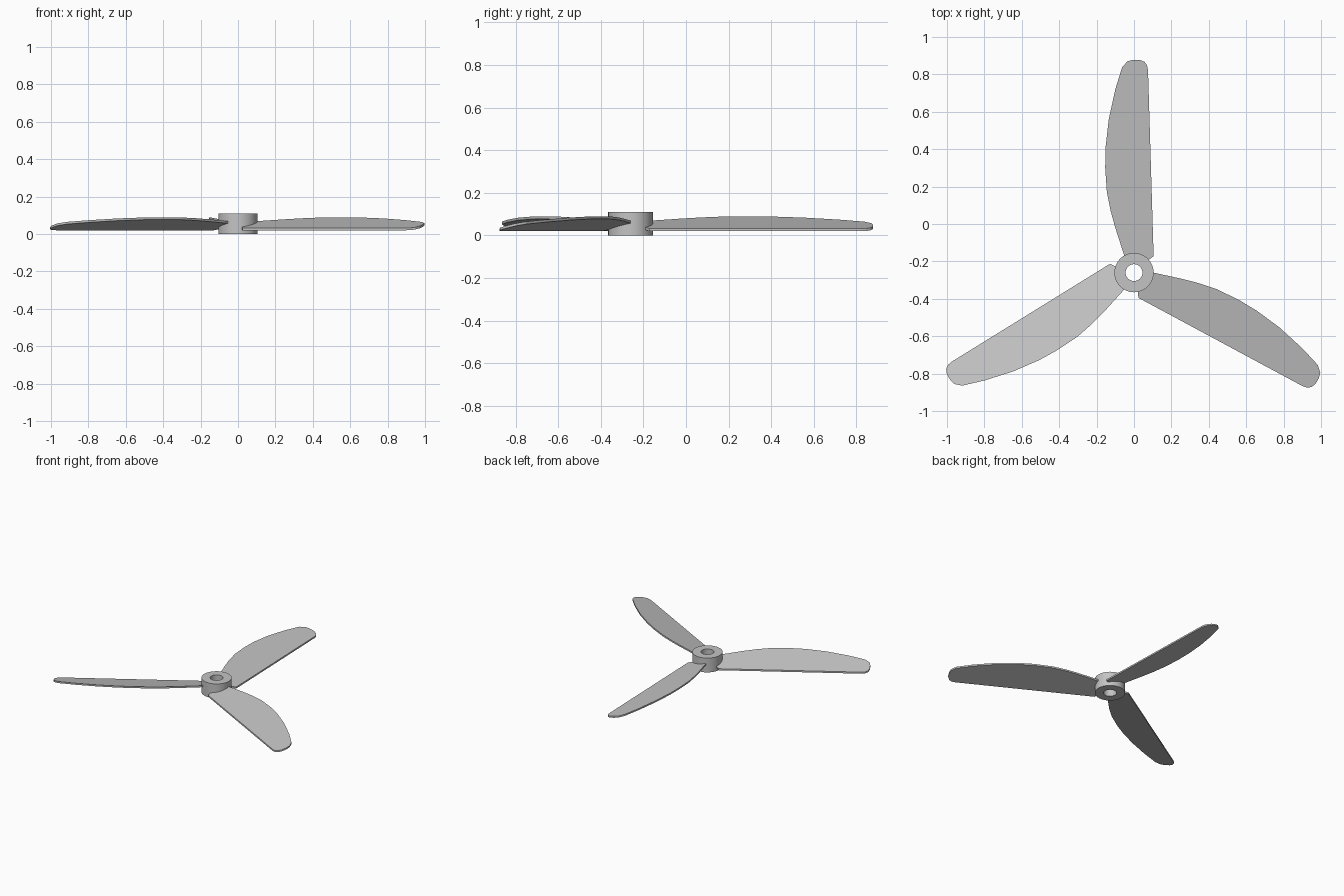
import bpy, bmesh
from math import pi, radians
from mathutils import Matrix, Vector

cube = bpy.data.objects.get("Cube")
if cube:
    bpy.data.objects.remove(cube, do_unlink=True)

HUB_Y = -0.26
HUB_HEIGHT = 0.11
HUB_RADIUS = 0.105
BORE_RADIUS = 0.045
BLADE_BASE = 0.02
BLADE_THICKNESS = 0.012
BLADE_PITCH = 0.235

grey = bpy.data.materials.new("plain grey")
grey.use_nodes = True
colour = (0.55, 0.55, 0.55, 1)
grey.diffuse_color = colour
grey.node_tree.nodes["Principled BSDF"].inputs["Base Color"].default_value = colour


def add_object(name, bm):
    bmesh.ops.recalc_face_normals(bm, faces=bm.faces)
    mesh = bpy.data.meshes.new(name)
    bm.to_mesh(mesh)
    bm.free()
    mesh.materials.append(grey)
    obj = bpy.data.objects.new(name, mesh)
    bpy.context.collection.objects.link(obj)
    obj.location.y = HUB_Y
    return obj


# Hub: rectangular section spun around the bore
bm = bmesh.new()
section = [bm.verts.new((r, 0, z)) for r, z in (
    (BORE_RADIUS, 0), (HUB_RADIUS, 0),
    (HUB_RADIUS, HUB_HEIGHT), (BORE_RADIUS, HUB_HEIGHT))]
edges = [bm.edges.new((section[i], section[(i + 1) % 4])) for i in range(4)]
bmesh.ops.spin(bm, geom=section + edges, cent=(0, 0, 0), axis=(0, 0, 1),
               angle=2 * pi, steps=64)
bmesh.ops.remove_doubles(bm, verts=bm.verts, dist=0.0001)
hub = add_object("hub", bm)
bpy.ops.object.select_all(action="DESELECT")
hub.select_set(True)
bpy.context.view_layer.objects.active = hub
bpy.ops.object.shade_smooth_by_angle(angle=radians(30))

# Blade outline: straight low edge, rounded tip, bowed high edge, root
outline = [(0.105, 0.088), (0.075, 1.08), (0.07, 1.108), (0.056, 1.127),
           (0.03, 1.138), (-0.005, 1.138), (-0.035, 1.13), (-0.064, 1.097),
           (-0.1, 0.98), (-0.135, 0.82), (-0.152, 0.67), (-0.154, 0.56),
           (-0.145, 0.43), (-0.125, 0.33), (-0.1, 0.24), (-0.052, 0.09),
           (-0.035, 0.07), (0.08, 0.07)]


def low_edge(y):
    return 0.1077 - 0.0302 * y


def add_blade(name, angle):
    bm = bmesh.new()
    verts = [bm.verts.new((x, y, BLADE_BASE + BLADE_PITCH * max(0, low_edge(y) - x)))
             for x, y in outline]
    face = bm.faces.new(verts)
    raised = bmesh.ops.extrude_face_region(bm, geom=[face], use_keep_orig=True)
    top = [v for v in raised["geom"] if isinstance(v, bmesh.types.BMVert)]
    bmesh.ops.translate(bm, verts=top, vec=Vector((0, 0, BLADE_THICKNESS)))
    bmesh.ops.rotate(bm, verts=bm.verts, cent=(0, 0, 0),
                     matrix=Matrix.Rotation(angle, 3, "Z"))
    add_object(name, bm)


# Three equal blades
for i, name in enumerate(("back_blade", "front_right_blade", "front_left_blade")):
    add_blade(name, i * 2 * pi / 3)
